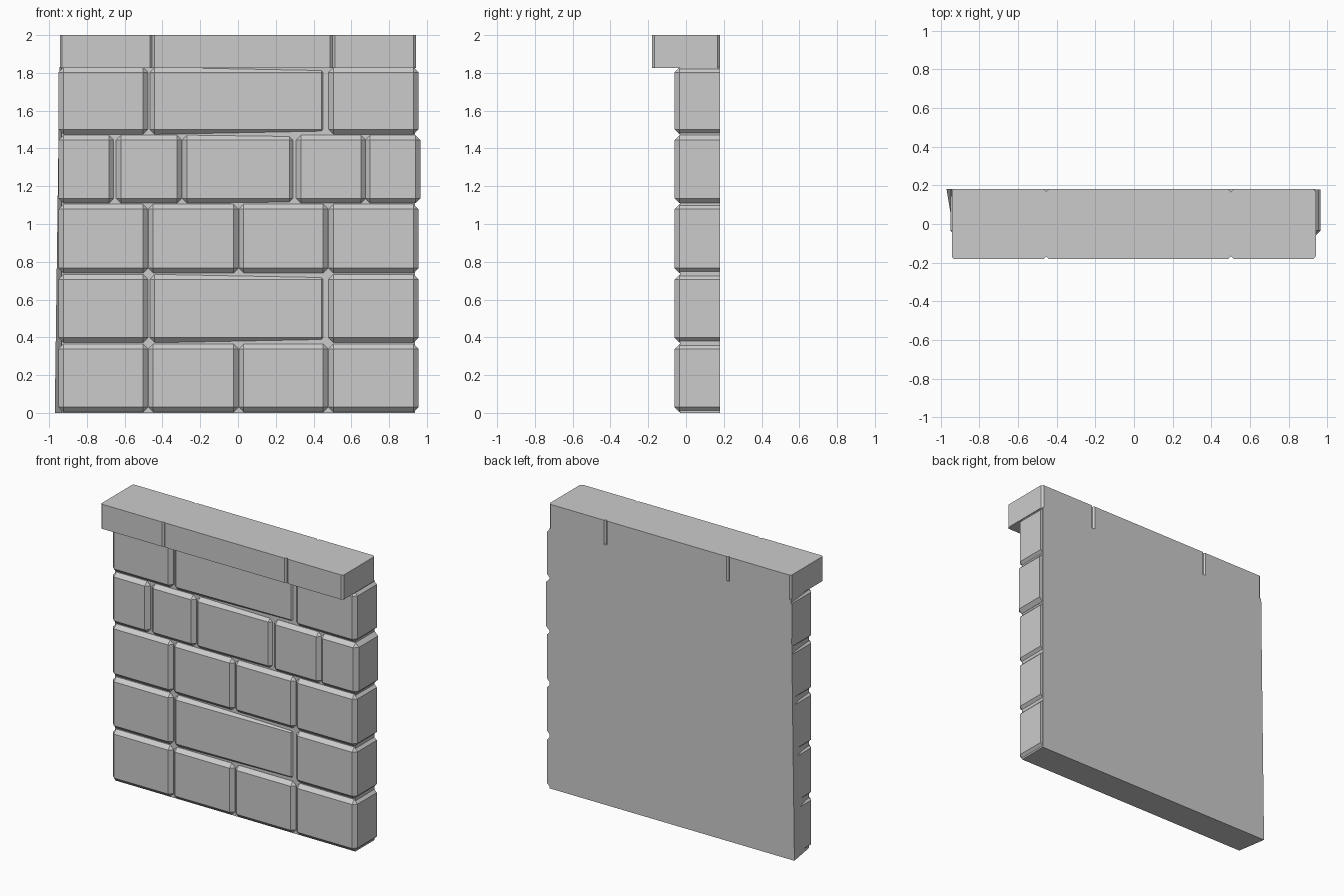
import bpy, bmesh

if "Cube" in bpy.data.objects:
    bpy.data.objects.remove(bpy.data.objects["Cube"])

BACK = 0.18      # rear plane shared by wall and coping
FACE = -0.06     # front plane of the bricks


def block(name, lo, hi, bevel, pick, sink=0.0):
    """Box from lo to hi, chamfering picked edges; sink pushes the right end of the face back."""
    bm = bmesh.new()
    bmesh.ops.create_cube(bm, size=1)
    for v in bm.verts:
        v.co = [hi[i] if v.co[i] > 0 else lo[i] for i in range(3)]
    edges = [e for e in bm.edges if pick(e)]
    bmesh.ops.bevel(bm, geom=edges, offset=bevel, segments=1, affect='EDGES')
    for v in bm.verts:
        if v.co.y < 0.1:
            v.co.y += sink * (v.co.x - lo[0]) / (hi[0] - lo[0])
    mesh = bpy.data.meshes.new(name)
    bm.to_mesh(mesh)
    bm.free()
    obj = bpy.data.objects.new(name, mesh)
    bpy.context.collection.objects.link(obj)
    return obj


def not_back(e):
    return min(v.co.y for v in e.verts) < 0.1


def upright(e):
    return abs(e.verts[0].co.z - e.verts[1].co.z) > 0.1


# Mortar panel, its left side leaning out toward the rear bottom
panel = block("mortar_panel", (-0.935, -0.033, 0), (0.937, BACK, 1.83), 0.01, lambda e: False)
for v in panel.data.vertices:
    if v.co.x < 0 and v.co.y > 0:
        v.co.x = -0.97 if v.co.z < 1 else -0.945

# Brick courses: z range and bricks as (left, right, sink)
four = [(-0.95, -0.477, 0), (-0.475, 0.002, 0), (0.004, 0.477, 0), (0.479, 0.955, 0)]
three = [(-0.95, -0.477, 0), (-0.467, 0.467, 0.018), (0.479, 0.955, 0)]
five = [(-0.95, -0.658, 0), (-0.645, -0.298, 0), (-0.296, 0.298, 0.008),
        (0.308, 0.677, 0), (0.672, 0.965, 0)]
courses = [(0.004, 0.365, four), (0.372, 0.733, three), (0.74, 1.105, four),
           (1.11, 1.47, five), (1.475, 1.829, three)]
for row, (z0, z1, bricks) in enumerate(courses, 1):
    for col, (x0, x1, sink) in enumerate(bricks, 1):
        block(f"brick_{row}_{col}", (x0, FACE, z0), (x1, BACK - 0.001, z1), 0.026, not_back, sink)

# Coping stones with chamfered upright edges forming the joints
stones = [(-0.943, -0.455, 0.01), (-0.455, 0.5, 0.012), (0.5, 0.943, 0.014)]
for i, (x0, x1, b) in enumerate(stones, 1):
    block(f"coping_stone_{i}", (x0, -0.18, 1.827), (x1, BACK, 2.0), b, upright)
